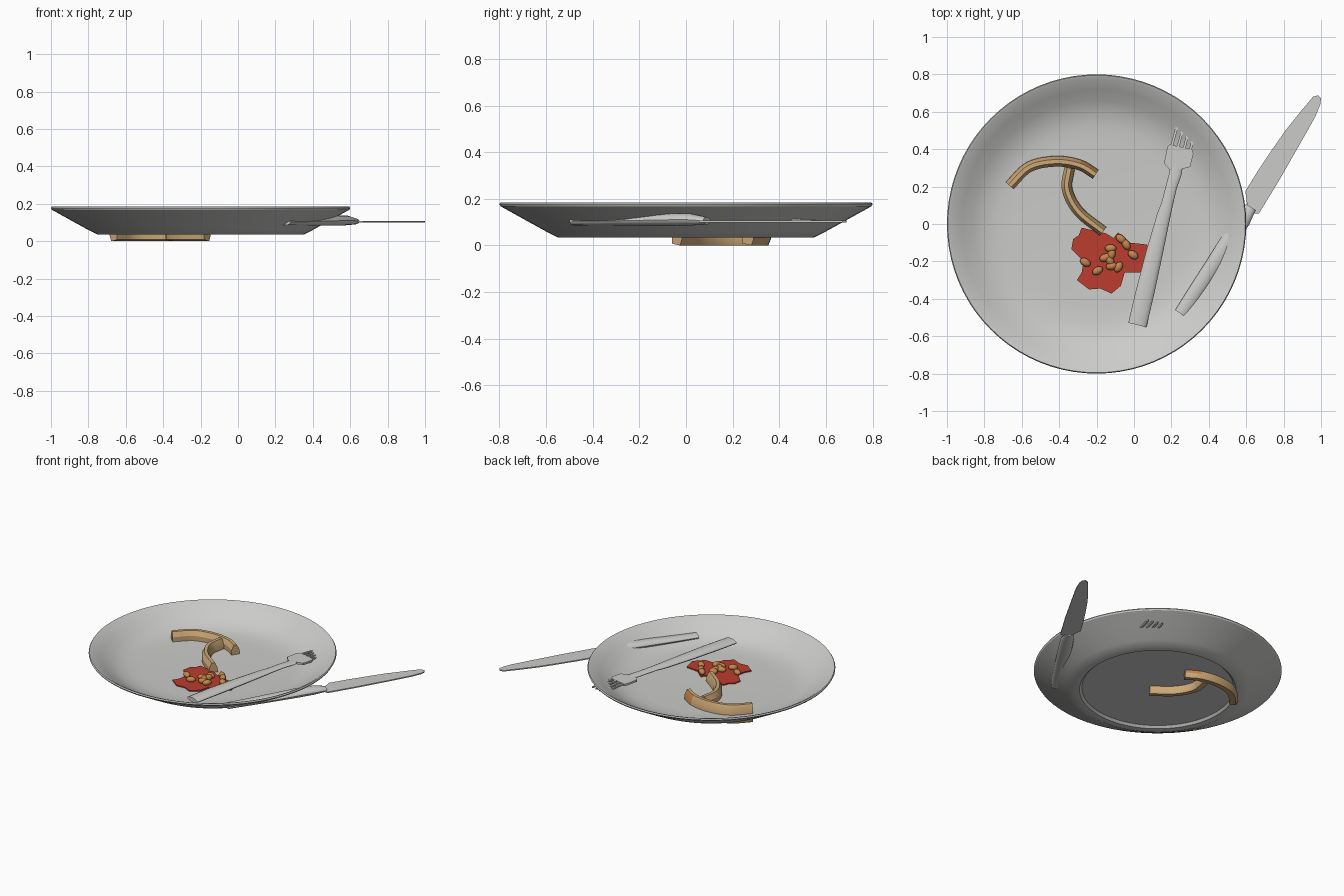
import bpy, bmesh, math
from mathutils import Vector

if "Cube" in bpy.data.objects:
    bpy.data.objects.remove(bpy.data.objects["Cube"])


def material(name, rgb):
    m = bpy.data.materials.new(name)
    m.diffuse_color = (*rgb, 1)
    m.use_nodes = True
    m.node_tree.nodes["Principled BSDF"].inputs["Base Color"].default_value = m.diffuse_color
    return m


GREY = material("pale grey", (0.60, 0.60, 0.59))
TAN = material("bread tan", (0.62, 0.40, 0.19))
BROWN = material("baked brown", (0.55, 0.24, 0.075))
RED = material("sauce red", (0.50, 0.045, 0.028))


def finish(bm, name, mats, angle=35):
    bmesh.ops.recalc_face_normals(bm, faces=bm.faces)
    mesh = bpy.data.meshes.new(name)
    bm.to_mesh(mesh)
    bm.free()
    ob = bpy.data.objects.new(name, mesh)
    bpy.context.collection.objects.link(ob)
    for m in mats:
        mesh.materials.append(m)
    bpy.ops.object.select_all(action='DESELECT')
    bpy.context.view_layer.objects.active = ob
    ob.select_set(True)
    bpy.ops.object.shade_smooth_by_angle(angle=math.radians(angle))
    return ob


def loft(name, rings, mats, angle=35, rule=None):
    """Skin a list of equal closed rings and cap both ends."""
    bm = bmesh.new()
    vs = [[bm.verts.new(p) for p in r] for r in rings]
    n = len(vs[0])
    for i in range(len(vs) - 1):
        for j in range(n):
            k = (j + 1) % n
            f = bm.faces.new((vs[i][j], vs[i][k], vs[i + 1][k], vs[i + 1][j]))
            if rule:
                f.material_index = rule(i / (len(vs) - 1), j)
    bm.faces.new(vs[0])
    bm.faces.new(vs[-1])
    return finish(bm, name, mats, angle)


def slab(name, outline, z0, z1, mat):
    """Upright prism over a flat outline."""
    return loft(name, [[(x, y, z) for x, y in outline] for z in (z0, z1)], [mat])


def oval_rings(stations, n=14):
    """Oval sections; each station is x, y, half width, low z, high z."""
    d = Vector((stations[-1][0] - stations[0][0], stations[-1][1] - stations[0][1]))
    d.normalize()
    rings = []
    for x, y, w, lo, hi in stations:
        ring = []
        for k in range(n):
            a = 2 * math.pi * k / n
            c = w * math.cos(a)
            ring.append((x + d.y * c, y - d.x * c,
                         (lo + hi) / 2 + (hi - lo) / 2 * math.sin(a)))
        rings.append(ring)
    return rings


def smooth_path(pts, steps=5):
    """Catmull-Rom curve through the points."""
    p = [Vector(q) for q in pts]
    p = [2 * p[0] - p[1]] + p + [2 * p[-1] - p[-2]]
    out = []
    for i in range(1, len(p) - 2):
        a, b, c, d = p[i - 1:i + 3]
        for s in range(steps):
            t = s / steps
            out.append(0.5 * (2 * b + (c - a) * t + (2 * a - 5 * b + 4 * c - d) * t * t
                              + (3 * b - a - 3 * c + d) * t ** 3))
    return out + [p[-2]]


# Plate: turned profile with shallow foot recess
profile = [(0, 0.05), (0.49, 0.05), (0.505, 0.035), (0.55, 0.035), (0.60, 0.06),
           (0.70, 0.115), (0.795, 0.168), (0.80, 0.177), (0.795, 0.185), (0.78, 0.18),
           (0.72, 0.142), (0.66, 0.105), (0.60, 0.078), (0.53, 0.065), (0.45, 0.061), (0, 0.06)]
bm = bmesh.new()
vs = [bm.verts.new((r, 0, z)) for r, z in profile]
es = [bm.edges.new(e) for e in zip(vs, vs[1:])]
bmesh.ops.spin(bm, geom=vs + es, cent=(0, 0, 0), axis=(0, 0, 1),
               angle=2 * math.pi, steps=80, use_duplicate=False)
bmesh.ops.remove_doubles(bm, verts=bm.verts, dist=1e-4)
finish(bm, "plate", [GREY], 30).location.x = -0.2

# Bread crusts: swept section, leaning, standing through the plate floor
SECTION = [(-0.026, 0.008), (0.018, 0.0), (0.03, 0.03), (0.028, 0.09),
           (0.010, 0.128), (-0.012, 0.128), (-0.028, 0.095)]


def crust(name, pts, rule):
    path = smooth_path(pts)
    rings = []
    for i, p in enumerate(path):
        t = (path[min(i + 1, len(path) - 1)] - path[max(i - 1, 0)]).normalized()
        rings.append([(p.x - t.y * s, p.y + t.x * s, z) for s, z in SECTION])
    return loft(name, rings, [TAN, BROWN], 25, rule)


crust("long_crust", [(-0.665, 0.205), (-0.56, 0.305), (-0.417, 0.335), (-0.29, 0.315),
                     (-0.205, 0.265)], lambda t, j: int(t > 0.72 and j in (2, 3)))
crust("short_crust", [(-0.345, 0.30), (-0.358, 0.185), (-0.295, 0.065), (-0.165, -0.04)],
      lambda t, j: 0)

# Sauce puddle
slab("sauce", [(-0.28, -0.02), (-0.15, -0.05), (-0.11, -0.075), (-0.085, -0.045),
               (-0.02, -0.10), (0.07, -0.11), (0.09, -0.20), (0.03, -0.26), (-0.05, -0.26),
               (-0.07, -0.33), (-0.12, -0.372), (-0.18, -0.345), (-0.24, -0.35),
               (-0.305, -0.30), (-0.28, -0.26), (-0.27, -0.20), (-0.335, -0.135),
               (-0.325, -0.08), (-0.295, -0.06)], 0.062, 0.07, RED)

# Beans: x, y, turn in degrees
BEANS = [(-.26, -.205, -30), (-.195, -.25, 30), (-.083, -.23, 60), (-.07, -.08, -40),
         (-.042, -.11, -60), (-.005, -.165, -35), (-.125, -.13, 0), (-.12, -.16, 80),
         (-.155, -.18, 20), (-.13, -.195, -50), (-.12, -.225, 10)]
for i, (x, y, a) in enumerate(BEANS):
    bm = bmesh.new()
    bmesh.ops.create_uvsphere(bm, u_segments=14, v_segments=8, radius=1)
    bmesh.ops.scale(bm, vec=(0.031, 0.021, 0.019), verts=bm.verts)
    ob = finish(bm, f"bean_{i + 1}", [BROWN], 60)
    ob.location = (x, y, 0.083)
    ob.rotation_euler.z = math.radians(a)

# Fork: rounded handle, flat head, four tines
loft("fork_handle", oval_rings([
    (0.018, -0.54, 0.05, 0.09, 0.12), (0.06, -0.36, 0.05, 0.088, 0.126),
    (0.11, -0.15, 0.045, 0.09, 0.126), (0.160, 0.05, 0.036, 0.094, 0.124),
    (0.178, 0.11, 0.031, 0.098, 0.122), (0.20, 0.20, 0.030, 0.10, 0.122),
    (0.222, 0.27, 0.033, 0.10, 0.12), (0.23, 0.33, 0.034, 0.103, 0.118)]), [GREY])
slab("fork_head", [(0.19, 0.29), (0.26, 0.295), (0.30, 0.305), (0.318, 0.375),
                   (0.31, 0.40), (0.19, 0.425), (0.178, 0.41), (0.16, 0.325)],
     0.104, 0.118, GREY)
for i in range(4):
    x, y, h = 0.201 + 0.033 * i, 0.415 - 0.007 * i, 0.007
    dx, dy = 0.045, 0.165
    rings = []
    for t, w in ((0, h), (0.8, h), (1, h * 0.5)):
        cx, cy, cz = x + dx * t, y + dy * t, 0.112 - 0.008 * t
        rings.append([(cx - w, cy, cz - 0.005), (cx + w, cy, cz - 0.005),
                      (cx + w, cy, cz + 0.005), (cx - w, cy, cz + 0.005)])
    loft(f"fork_tine_{i + 1}", rings, [GREY])

# Knife: swelling handle and thin blade
loft("knife_handle", oval_rings([
    (0.25, -0.48, 0.036, 0.085, 0.118), (0.33, -0.36, 0.040, 0.085, 0.122),
    (0.43, -0.21, 0.043, 0.084, 0.13), (0.52, -0.07, 0.045, 0.083, 0.137),
    (0.58, 0.02, 0.043, 0.085, 0.137), (0.625, 0.09, 0.030, 0.09, 0.122)]), [GREY])
slab("knife_blade", [(0.60, 0.06), (0.668, 0.056), (0.78, 0.24), (0.90, 0.45), (0.97, 0.575),
                     (0.996, 0.64), (1.0, 0.672), (0.985, 0.688), (0.957, 0.68),
                     (0.89, 0.60), (0.81, 0.50), (0.74, 0.40), (0.66, 0.28),
                     (0.595, 0.175), (0.605, 0.10)], 0.099, 0.107, GREY)
